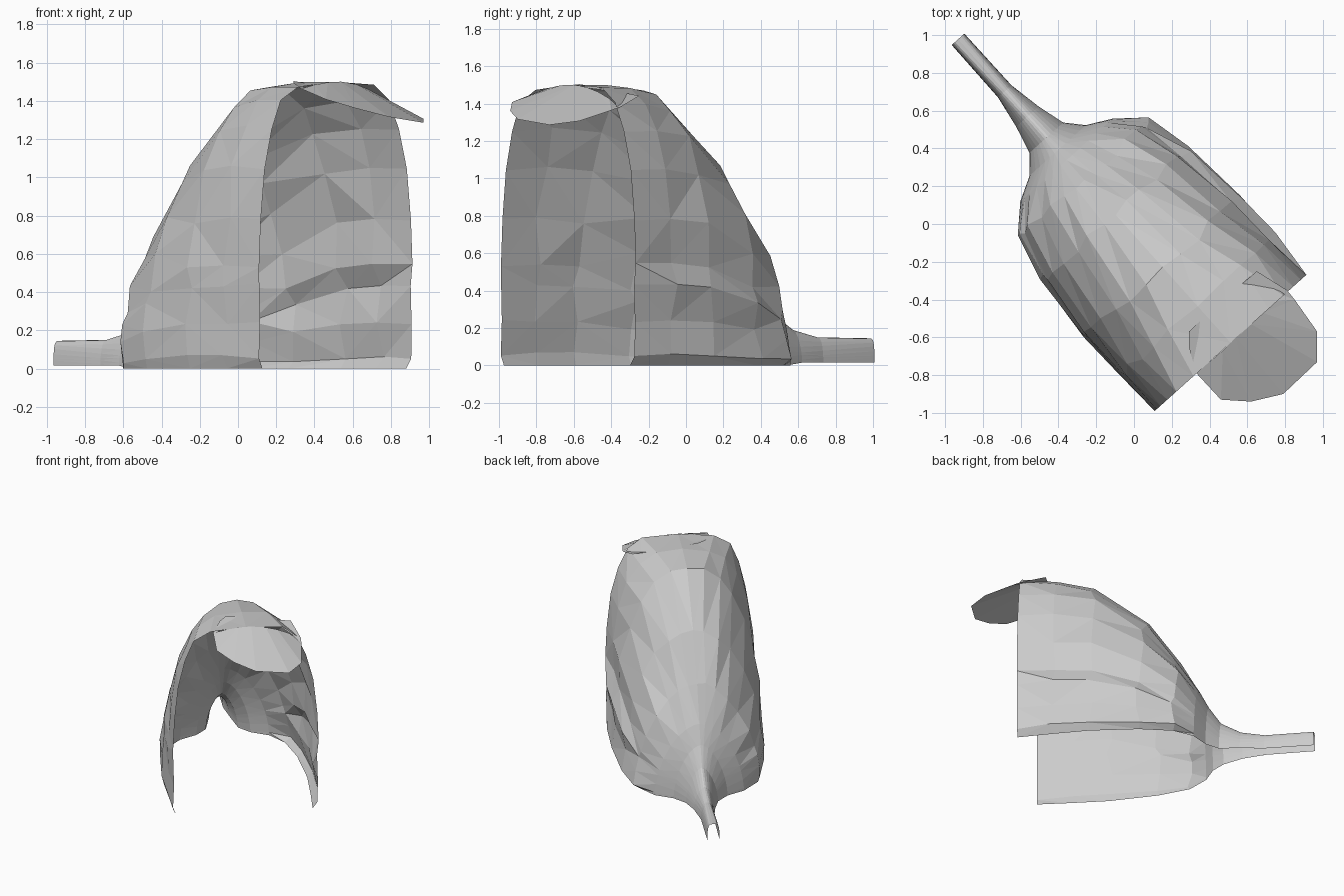
import bpy, bmesh, math, random
from mathutils import Vector

random.seed(4)
if "Cube" in bpy.data.objects:
    bpy.data.objects.remove(bpy.data.objects["Cube"])

GREY = (0.6, 0.6, 0.6, 1)
mat = bpy.data.materials.new("light grey")
mat.use_nodes = True
mat.diffuse_color = GREY
mat.node_tree.nodes["Principled BSDF"].inputs["Base Color"].default_value = GREY

# The body runs diagonally: FORWARD points out of the open end, SIDE to its left
FORWARD = Vector((0.668, -0.744, 0))
SIDE = Vector((0.744, 0.668, 0))


def place(u, v, z):
    return FORWARD * u + SIDE * (v - 0.04) + Vector((0, 0, z))


def finish(bm, name):
    bmesh.ops.triangulate(bm, faces=bm.faces[:], quad_method='SHORT_EDGE')
    bmesh.ops.recalc_face_normals(bm, faces=bm.faces[:])
    mesh = bpy.data.meshes.new(name)
    bm.to_mesh(mesh)
    bm.free()
    mesh.materials.append(mat)
    obj = bpy.data.objects.new(name, mesh)
    bpy.context.collection.objects.link(obj)


# Arched cross-sections: position, half width, ridge height, squareness
SECTIONS = [
    (0.81, 0.535, 1.50, 4.0), (0.55, 0.55, 1.5, 3.0), (0.27, 0.56, 1.47, 2.25),
    (-0.10, 0.53, 1.14, 1.95), (-0.35, 0.47, 0.82, 1.75), (-0.49, 0.33, 0.56, 1.75),
    (-0.56, 0.20, 0.42, 1.7), (-0.65, 0.12, 0.28, 1.6), (-0.80, 0.08, 0.19, 1.8),
    (-0.98, 0.048, 0.15, 2.5), (-1.35, 0.045, 0.145, 4.0),
]
LEVELS = [0, 0.04, 0.16, 0.29, 0.36, 0.52, 0.7, 0.84, 0.93, 0.985]


def half_arch(section, sign):
    u, half, height, power = section
    points = []
    for i, s in enumerate(LEVELS):
        v = half * (1 - s ** power) ** (1 / power)
        z = s * height
        du = 0
        if half > 0.4:
            if i == 0:
                v -= 0.04 if sign > 0 else 0.02         # hem tucked under
            else:
                v += random.uniform(-0.008, 0.008)
                z += random.uniform(-0.012, 0.012)
                if u < 0.8:
                    du = random.uniform(-0.025, 0.025)
            if sign > 0 and -0.2 < u < 0.7:
                v += {2: -0.03, 3: 0.02, 4: -0.03}.get(i, 0)   # cloth-like folds
        elif u < -0.7:
            z = max(z, 0.015)
        points.append(place(u + du, sign * v, z))
    return points


# Open shell of body and channel-shaped tail, skinned across the arches
bm = bmesh.new()
rings = []
for sec in SECTIONS:
    left, right = half_arch(sec, 1), half_arch(sec, -1)
    ring = left + [place(sec[0], 0, sec[2])] + right[::-1]
    rings.append([bm.verts.new(p) for p in ring])
for a, b in zip(rings, rings[1:]):
    for i in range(len(a) - 1):
        bm.faces.new((a[i], a[i + 1], b[i + 1], b[i]))
finish(bm, "body_shell")

# Tilted visor, domed up to the roof edge, with a thin band over the body
OUTER = [(0.29, -0.57), (0.29, -0.65), (0.33, -0.79), (0.46, -0.93), (0.62, -0.94),
         (0.79, -0.90), (0.97, -0.73), (0.97, -0.57), (0.85, -0.40), (0.81, -0.35),
         (0.65, -0.25), (0.45, -0.42)]
INNER = [(0.36, -0.55), (0.34, -0.63), (0.35, -0.77), (0.40, -0.73), (0.47, -0.67),
         (0.54, -0.60), (0.62, -0.53), (0.68, -0.47), (0.74, -0.41), (0.77, -0.37),
         (0.62, -0.36), (0.45, -0.45)]


def on_visor(p, rise=0):
    x, y = p
    return (x, y, 1.5 - 0.29 * (x - 0.29) + 0.13 * (y + 0.6) + rise)


bm = bmesh.new()
outer = [bm.verts.new(on_visor(p)) for p in OUTER]
inner = []
for i, p in enumerate(INNER):
    dome = 0.075 * math.sin(math.pi * (i - 2) / 7) if 2 < i < 9 else 0
    inner.append(bm.verts.new(on_visor(p, dome)))
for i in range(len(outer)):
    j = (i + 1) % len(outer)
    bm.faces.new((outer[i], outer[j], inner[j], inner[i]))
finish(bm, "visor")
